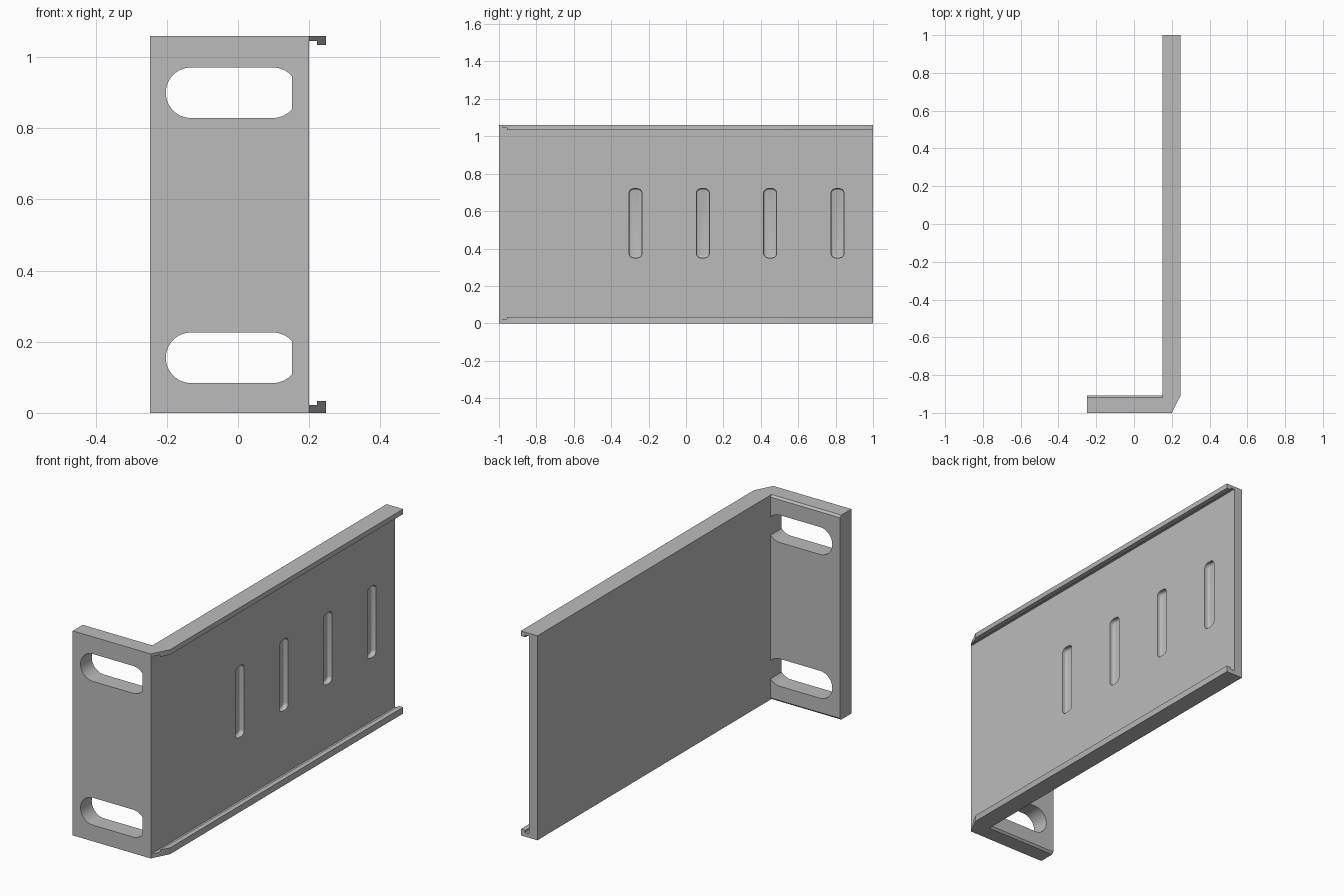
import bpy, bmesh, math
from mathutils import Vector

default = bpy.data.objects.get("Cube")
if default:
    bpy.data.objects.remove(default, do_unlink=True)

HEIGHT = 1.06
INNER, FACE, EDGE = 0.152, 0.2, 0.247   # plate inner face, outer face, lip edge
BACK = -0.908                           # rear face of the flange

steel = bpy.data.materials.new("light_grey_steel")
steel.use_nodes = True
grey = (0.5, 0.5, 0.5, 1)
steel.diffuse_color = grey
steel.node_tree.nodes["Principled BSDF"].inputs["Base Color"].default_value = grey


def prism(name, points, axis, start, end, round_start=0):
    """Extrude a closed profile along an axis; the other two axes carry the profile."""
    def place(p, t):
        co = list(p)
        co.insert("xyz".index(axis), t)
        return Vector(co)
    bm = bmesh.new()
    base = bm.faces.new([bm.verts.new(place(p, start)) for p in points])
    rim = list(base.edges)
    new = bmesh.ops.extrude_face_region(bm, geom=[base], use_keep_orig=True)["geom"]
    shift = place((0, 0), end - start)
    bmesh.ops.translate(bm, vec=shift, verts=[v for v in new if isinstance(v, bmesh.types.BMVert)])
    if round_start:
        bmesh.ops.bevel(bm, geom=rim, offset=round_start, segments=3, profile=0.5, affect='EDGES')
    bmesh.ops.recalc_face_normals(bm, faces=bm.faces)
    mesh = bpy.data.meshes.new(name)
    bm.to_mesh(mesh)
    bm.free()
    mesh.materials.append(steel)
    obj = bpy.data.objects.new(name, mesh)
    bpy.context.collection.objects.link(obj)
    return obj


def arc(cx, cy, r, a0, a1, steps=12):
    angles = [math.radians(a0 + (a1 - a0) * i / steps) for i in range(steps + 1)]
    return [(cx + r * math.cos(a), cy + r * math.sin(a)) for a in angles]


# L-shaped bracket with a chamfered outer corner
bracket = prism("bracket", [(-0.248, -1), (FACE, -1), (EDGE, BACK), (EDGE, 1), (INNER, 1),
                            (INNER, BACK), (-0.248, BACK)], 'z', 0, HEIGHT)
cutters = []

# Channel that leaves a hooked lip along the top and bottom
hook = 0.222
cutters.append(prism("lip_channel_cutter", [
    (FACE, 0.022), (hook, 0.022), (hook, 0.033), (0.3, 0.033),
    (0.3, 1.034), (hook, 1.034), (hook, 1.045), (FACE, 1.045)], 'y', -1.2, 1.2))

# Mounting slots, rounded outside and cut flat against the plate
r, end = 0.071, INNER - 0.0005
clip = math.degrees(math.acos((end - 0.098) / r))
for z in (0.155, 0.9):
    outline = arc(-0.132, z, r, 90, 270, 24) + arc(0.098, z, r, -90, -clip) + arc(0.098, z, r, clip, 90)
    cutters.append(prism("mounting_slot_cutter", outline, 'y', -1.1, -0.8))

# Shallow pockets along the outer face
for i in range(4):
    y, half, rad = -0.27 + 0.36 * i, 0.035, 0.025
    outline = []
    for sy, sz, a in ((1, 0.72, 0), (-1, 0.72, 90), (-1, 0.35, 180), (1, 0.35, 270)):
        cz = sz - rad if a < 180 else sz + rad
        outline += arc(y + sy * (half - rad), cz, rad, a, a + 90, 6)
    cutters.append(prism("pocket_cutter", outline, 'x', FACE - 0.024, FACE + 0.02, 0.01))

# Eased rear edges of the flange
for z, s in ((0, -1), (HEIGHT, 1)):
    wedge = [(BACK - 0.01, z), (BACK + 0.01, z + s * 0.02), (BACK + 0.01, z - s * 0.02)]
    cutters.append(prism("edge_cutter", wedge, 'x', -0.4, INNER - 0.0005))

for cutter in cutters:
    mod = bracket.modifiers.new(cutter.name, 'BOOLEAN')
    mod.operation, mod.solver, mod.object = 'DIFFERENCE', 'EXACT', cutter

# Apply the cuts and remove the helpers
bpy.context.view_layer.update()
result = bpy.data.meshes.new_from_object(bracket.evaluated_get(bpy.context.evaluated_depsgraph_get()))
bracket.modifiers.clear()
bracket.data = result
for cutter in cutters:
    bpy.data.objects.remove(cutter, do_unlink=True)

bpy.ops.object.select_all(action='DESELECT')
bracket.select_set(True)
bpy.context.view_layer.objects.active = bracket
bpy.ops.object.shade_smooth_by_angle(angle=math.radians(32))
